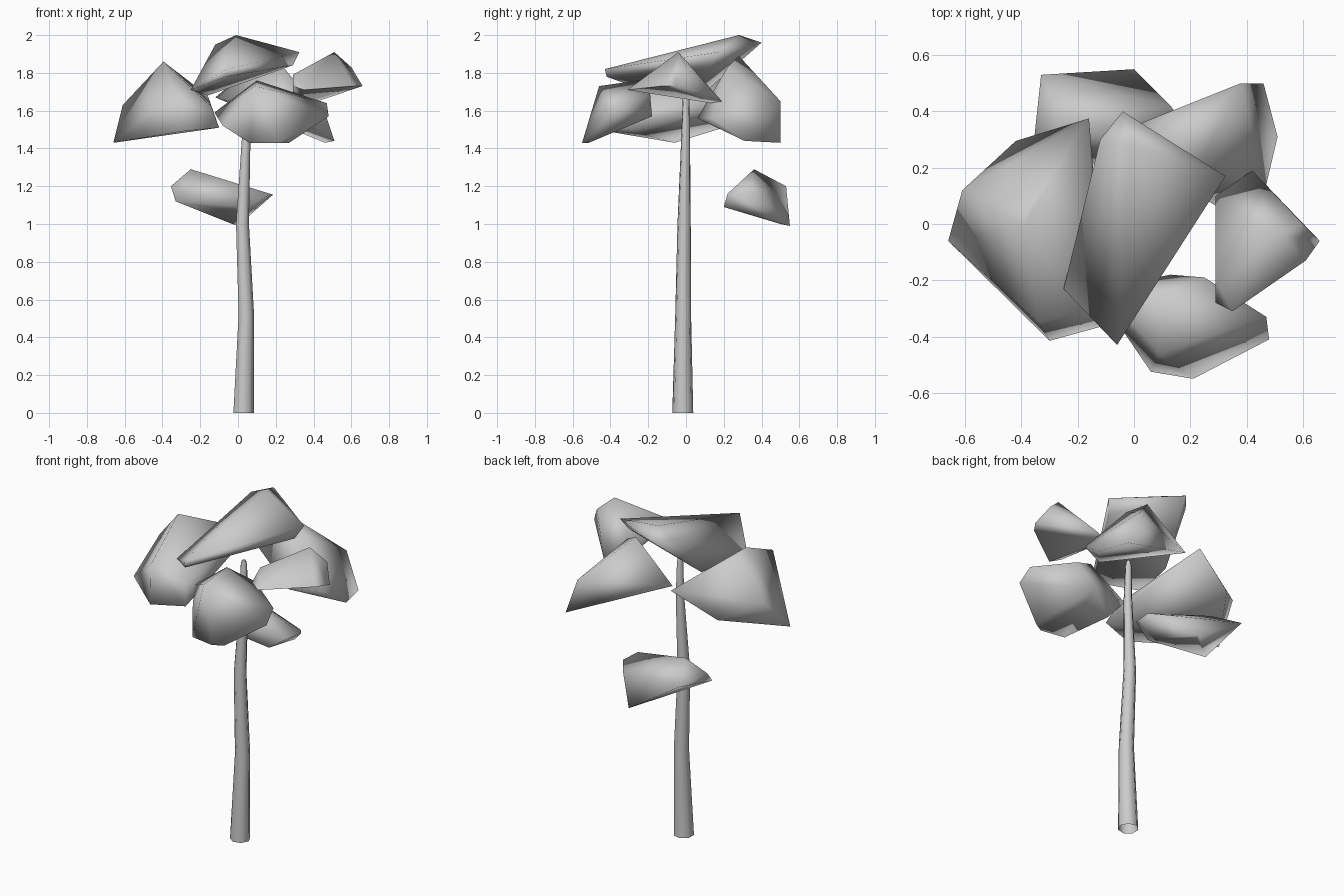
import bpy, bmesh, math


def finish(bm, name, angle):
    bmesh.ops.recalc_face_normals(bm, faces=bm.faces)
    mesh = bpy.data.meshes.new(name)
    bm.to_mesh(mesh)
    bm.free()
    ob = bpy.data.objects.new(name, mesh)
    bpy.context.collection.objects.link(ob)
    bpy.ops.object.select_all(action='DESELECT')
    ob.select_set(True)
    bpy.context.view_layer.objects.active = ob
    bpy.ops.object.shade_smooth_by_angle(angle=math.radians(angle))
    return ob


def leaf_clump(name, corners):
    """Low-poly, smooth-shaded foliage clump: hull around a few corners."""
    bm = bmesh.new()
    for c in corners:
        bm.verts.new(c)
    bmesh.ops.convex_hull(bm, input=bm.verts[:])
    loose = [v for v in bm.verts if not v.link_faces]
    bmesh.ops.delete(bm, geom=loose, context='VERTS')
    return finish(bm, name, 110)


# Trunk: rings along a slightly bent path (x, y, z, radius), open at the base
path = [(0.027, -0.017, 0, 0.057), (0.042, -0.015, 0.52, 0.043),
        (0.022, -0.010, 1.0, 0.036), (0.042, -0.002, 1.45, 0.024),
        (0.040, 0.0, 1.66, 0.018), (0.040, 0.0, 1.69, 0.012)]
SIDES = 7
bm = bmesh.new()
rings = []
for x, y, z, r in path:
    rings.append([bm.verts.new((x + r * math.cos(k * math.tau / SIDES),
                                y + r * math.sin(k * math.tau / SIDES), z))
                  for k in range(SIDES)])
for a, b in zip(rings, rings[1:]):
    for k in range(SIDES):
        j = (k + 1) % SIDES
        bm.faces.new((a[k], a[j], b[j], b[k]))
bm.faces.new(rings[-1])
finish(bm, "trunk", 65)

# Foliage clumps
leaf_clump("foliage_left", [
    (-0.38, 0.07, 1.82), (-0.395, -0.01, 1.86), (-0.61, 0.12, 1.63),
    (-0.66, -0.06, 1.43), (-0.42, 0.295, 1.54), (-0.16, 0.375, 1.68),
    (-0.30, -0.415, 1.49), (-0.10, -0.36, 1.51), (-0.34, -0.35, 1.70),
    (-0.14, -0.30, 1.62)])

leaf_clump("foliage_top", [
    (-0.01, 0.28, 2.0), (-0.04, 0.40, 1.96), (-0.12, 0.30, 1.95),
    (0.325, 0.17, 1.91), (0.29, 0.13, 1.84), (-0.06, -0.43, 1.82),
    (-0.06, -0.42, 1.78), (-0.25, -0.23, 1.71), (-0.16, 0.08, 1.68)])

leaf_clump("foliage_back", [
    (0.14, 0.28, 1.89), (0.24, 0.22, 1.83), (-0.12, 0.30, 1.67),
    (0.38, 0.50, 1.65), (0.46, 0.50, 1.43), (0.51, 0.31, 1.44),
    (0.47, 0.14, 1.56), (0.30, 0.06, 1.56)])

leaf_clump("foliage_front", [
    (0.09, -0.46, 1.73), (0.10, -0.25, 1.76), (0.25, -0.19, 1.69),
    (0.47, -0.33, 1.64), (0.48, -0.41, 1.57), (0.27, -0.515, 1.43),
    (0.21, -0.55, 1.43), (0.06, -0.525, 1.43), (-0.08, -0.32, 1.52),
    (-0.125, -0.23, 1.59), (0.13, -0.18, 1.57)])

leaf_clump("foliage_right", [
    (0.51, -0.04, 1.91), (0.60, 0.0, 1.83), (0.66, -0.06, 1.73),
    (0.61, -0.13, 1.73), (0.29, -0.20, 1.79), (0.29, -0.28, 1.73),
    (0.35, -0.31, 1.71), (0.42, 0.19, 1.65), (0.35, 0.13, 1.64),
    (0.29, 0.10, 1.68)])

leaf_clump("foliage_low", [
    (-0.25, 0.36, 1.29), (-0.33, 0.53, 1.20), (-0.355, 0.30, 1.20),
    (-0.33, 0.22, 1.12), (0.0, 0.55, 0.99), (-0.03, 0.50, 1.00),
    (0.185, 0.34, 1.155), (0.13, 0.42, 1.13), (0.17, 0.22, 1.16),
    (0.07, 0.20, 1.09), (0.03, 0.30, 1.06)])
